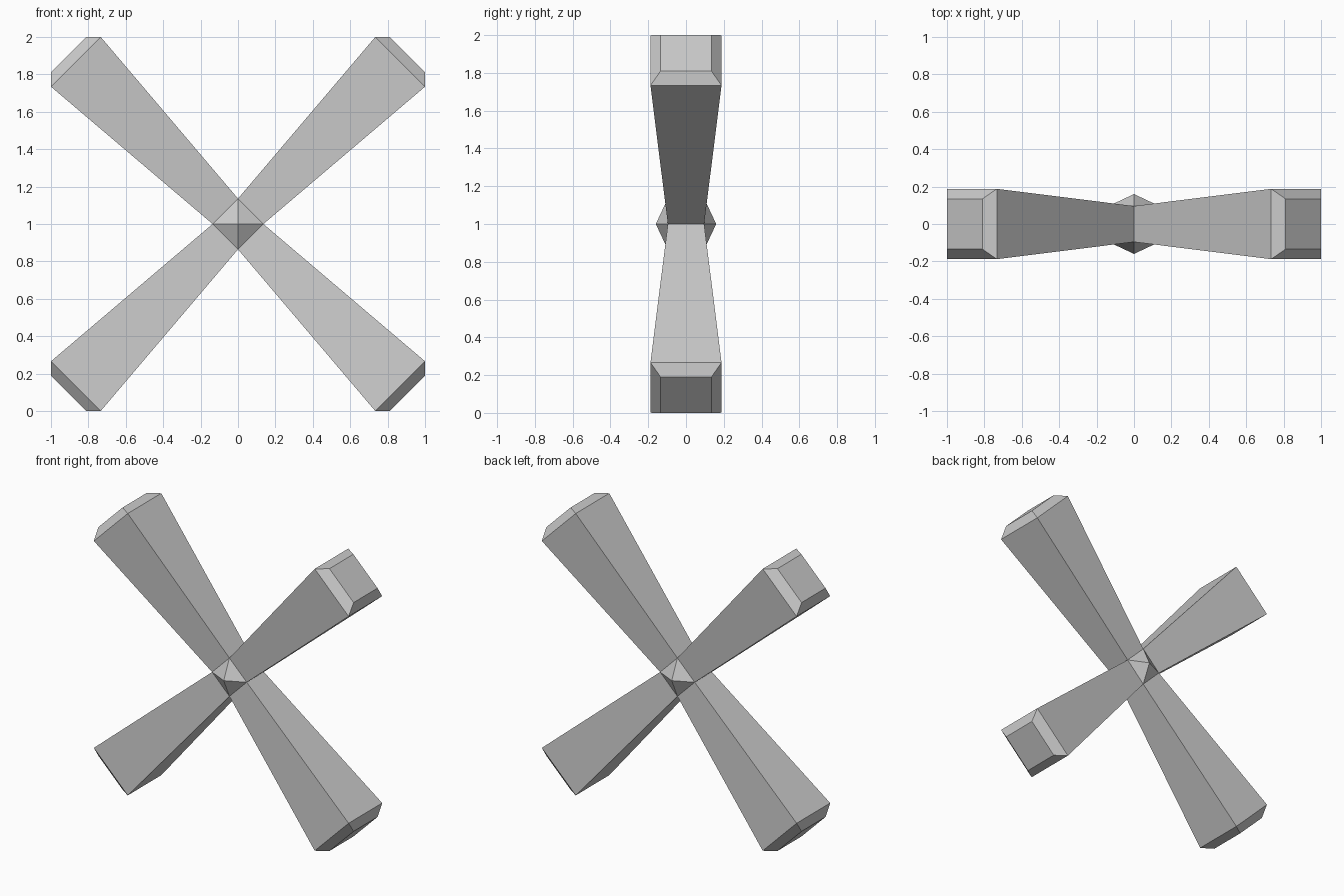
import bpy, bmesh, math
from mathutils import Matrix, Vector

if "Cube" in bpy.data.objects:
    bpy.data.objects.remove(bpy.data.objects["Cube"])

CENTRE_Z = 1.0
HUB_HALF = 0.096      # half width of the hub block
HUB_APEX = 0.16       # tip of the front and back pyramids
# Arm rings: (distance from hub centre, half width)
ARM_RINGS = [(1.225, 0.188), (1.281, 0.134)]


def extrude_to(bm, face, axis, distance, half):
    """Extrude a square face out to a ring of the given half width."""
    new = bmesh.ops.extrude_discrete_faces(bm, faces=[face])["faces"][0]
    old = new.calc_center_median()
    scale = half / max(abs((v.co - old).y) for v in new.verts)
    for v in new.verts:
        v.co = axis * distance + (v.co - old) * scale
    return new


bm = bmesh.new()

# Hub block
bmesh.ops.create_cube(bm, size=2 * HUB_HALF)
bm.normal_update()
hub_faces = [(f, f.normal.copy()) for f in bm.faces]

for face, axis in hub_faces:
    if abs(axis.y) > 0.5:
        # Low pyramid on the front and back of the hub
        tip = bmesh.ops.poke(bm, faces=[face])["verts"][0]
        tip.co = axis * HUB_APEX
    else:
        # Flaring arm with a bevelled end
        for distance, half in ARM_RINGS:
            face = extrude_to(bm, face, axis, distance, half)

# Turn the cross onto its diagonals and raise it to the ground
bmesh.ops.transform(bm, verts=bm.verts,
                    matrix=Matrix.Translation(Vector((0, 0, CENTRE_Z)))
                    @ Matrix.Rotation(math.radians(45), 4, 'Y'))
bmesh.ops.recalc_face_normals(bm, faces=bm.faces)

mesh = bpy.data.meshes.new("crossed_arms")
bm.to_mesh(mesh)
bm.free()
bpy.context.collection.objects.link(bpy.data.objects.new("crossed_arms", mesh))
